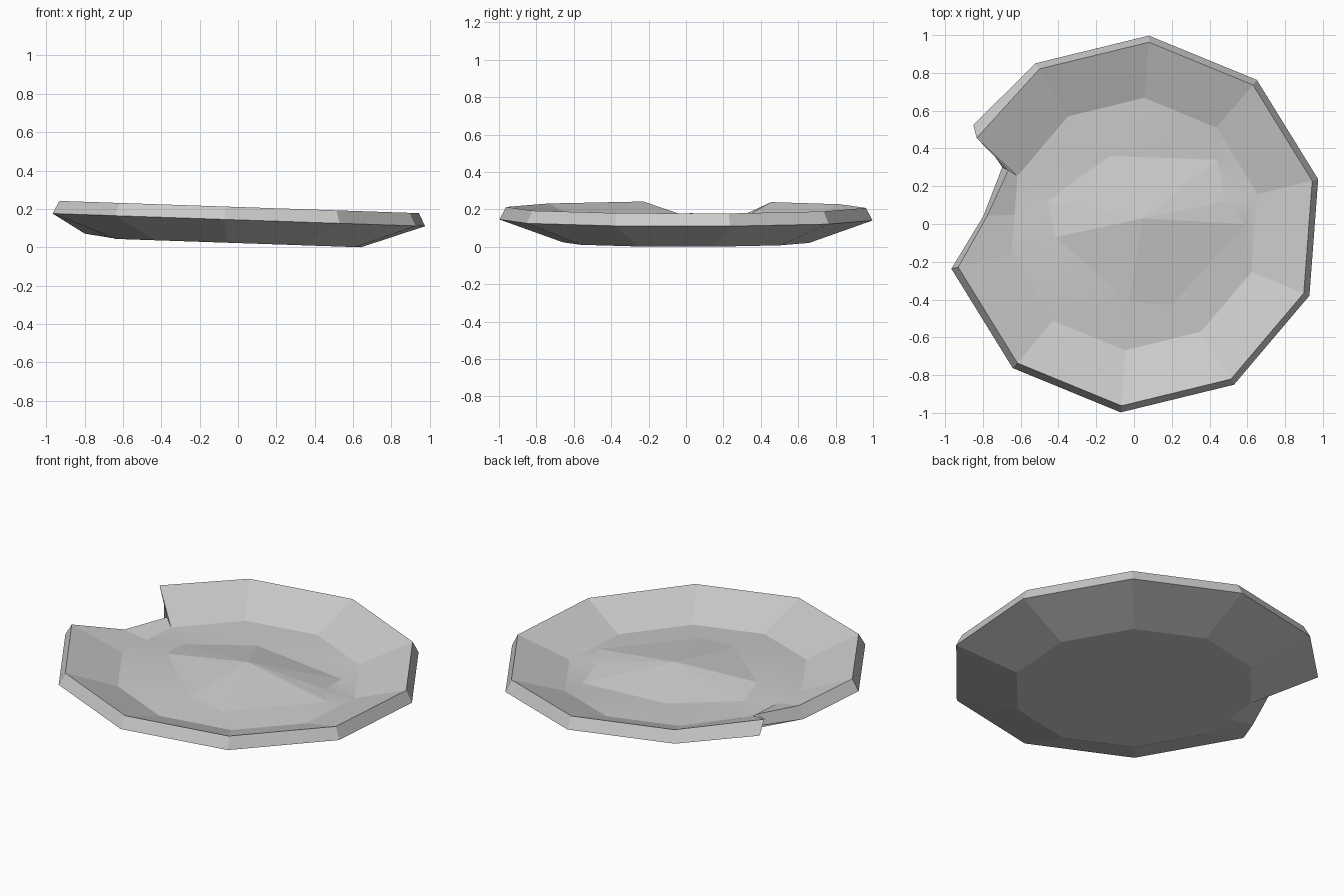
import bpy, bmesh
from math import cos, sin, radians
from mathutils import Matrix, Vector

cube = bpy.data.objects.get("Cube")
if cube:
    bpy.data.objects.remove(cube)

grey = bpy.data.materials.new("stone_grey")
grey.use_nodes = True
GREY = (0.6, 0.6, 0.6, 1)
grey.diffuse_color = GREY
grey.node_tree.nodes["Principled BSDF"].inputs["Base Color"].default_value = GREY

TILT = Matrix.Translation((0, 0, 0.022)) @ Matrix.Rotation(radians(1.95), 4, 'Y')
# cross-section of the dish wall: base, widest edge, lip, floor edge (radius, height)
PROFILE = [(0.66, 0), (1.0, 0.121), (0.965, 0.188), (0.67, 0.08)]


def column(angle):
    a = radians(angle)
    return [Vector((r * cos(a), r * sin(a), z)) for r, z in PROFILE]


def finish(bm, name):
    bmesh.ops.recalc_face_normals(bm, faces=bm.faces)
    mesh = bpy.data.meshes.new(name)
    bm.to_mesh(mesh)
    bm.free()
    mesh.transform(TILT)
    mesh.materials.append(grey)
    obj = bpy.data.objects.new(name, mesh)
    bpy.context.collection.objects.link(obj)
    return obj


# ten-sided wall with one corner broken away into three ragged columns
columns = [column(13.7 + 36 * k) for k in range(4)]
base, _, _, floor = column(157.7)
columns.append([base, Vector((-0.855, 0.525, 0.121)), Vector((-0.84, 0.455, 0.188)), floor])
columns.append([base, Vector((-0.70, 0.30, 0.06)), Vector((-0.67, 0.285, 0.115)), floor])
after = column(193.7)
columns.append([base.lerp(after[0], 0.5), Vector((-0.80, 0.04, 0.022)),
                Vector((-0.78, 0.045, 0.10)), floor.lerp(after[3], 0.5)])
columns += [column(193.7 + 36 * k) for k in range(5)]

bm = bmesh.new()
rows = [[bm.verts.new(p) for p in col] for col in columns]
for left, right in zip(rows, rows[1:] + rows[:1]):
    for i in range(3):
        bm.faces.new((left[i], right[i], right[i + 1], left[i + 1]))
bm.faces.new([row[0] for row in rows])
bmesh.ops.remove_doubles(bm, verts=bm.verts, dist=0.0001)
finish(bm, "broken_dish")

# floor of the dish rising to an uneven mound
SHOULDER = [(0.58, 0, 0.10), (0.48, 0.12, 0.10), (0.44, 0.34, 0.06), (-0.13, 0.36, 0.08),
            (-0.46, 0.12, 0.08), (-0.42, -0.07, 0.11), (-0.03, -0.41, 0.10), (0.20, -0.43, 0.09)]
bm = bmesh.new()
rim = [bm.verts.new(col[3]) for i, col in enumerate(columns) if i != 4]
ring = [bm.verts.new(p) for p in SHOULDER]
peak = bm.verts.new((0.04, 0.03, 0.16))
edges = [bm.edges.new(pair) for loop in (rim, ring) for pair in zip(loop, loop[1:] + loop[:1])]
for f in bmesh.ops.bridge_loops(bm, edges=edges)["faces"]:
    f.smooth = True
for a, b in zip(ring, ring[1:] + ring[:1]):
    bm.faces.new((a, b, peak))
finish(bm, "mound_floor")
